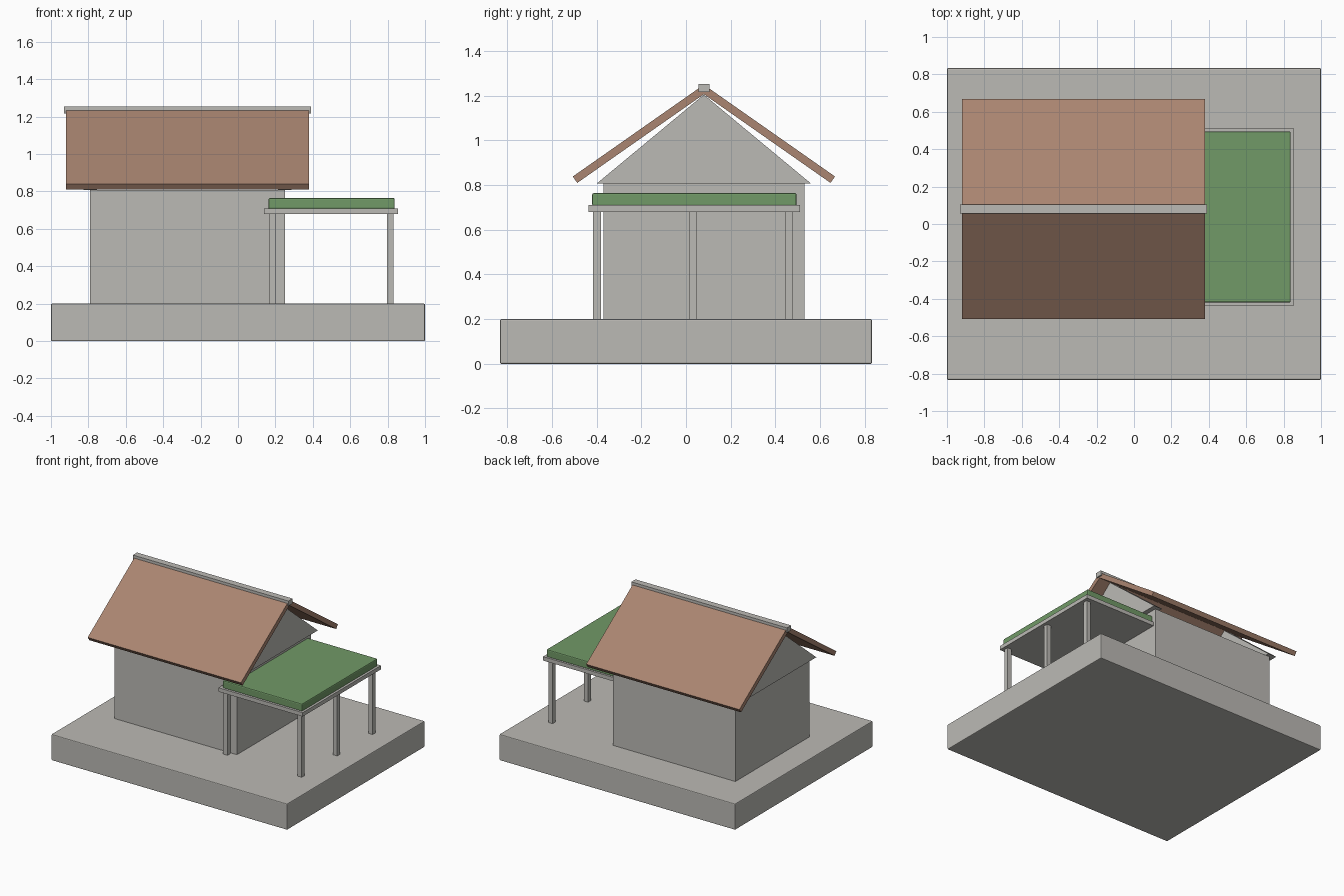
import bpy, bmesh
from math import radians, tan, cos, sin
from mathutils import Matrix, Vector

cube = bpy.data.objects.get("Cube")
if cube:
    bpy.data.objects.remove(cube, do_unlink=True)


def material(name, rgb):
    m = bpy.data.materials.new(name)
    m.use_nodes = True
    m.diffuse_color = (*rgb, 1)
    m.node_tree.nodes["Principled BSDF"].inputs["Base Color"].default_value = (*rgb, 1)
    return m


GREY = material("stone grey", (0.50, 0.49, 0.46))
BROWN = material("roof brown", (0.40, 0.235, 0.165))
GREEN = material("canopy green", (0.165, 0.32, 0.135))


def finish(name, bm, mat, bevel=0):
    bmesh.ops.recalc_face_normals(bm, faces=bm.faces)
    mesh = bpy.data.meshes.new(name)
    bm.to_mesh(mesh)
    bm.free()
    mesh.materials.append(mat)
    ob = bpy.data.objects.new(name, mesh)
    bpy.context.collection.objects.link(ob)
    if bevel:
        mod = ob.modifiers.new("soft edge", "BEVEL")
        mod.width = bevel
        mod.segments = 2
    return ob


def box(name, lo, hi, mat, bevel=0):
    lo, hi = Vector(lo), Vector(hi)
    bm = bmesh.new()
    bmesh.ops.create_cube(bm, size=1, matrix=Matrix.Translation((lo + hi) / 2)
                          @ Matrix.Diagonal((*(hi - lo), 1)))
    return finish(name, bm, mat, bevel)


def prism(name, profile, x0, x1, mat):
    """Extrude a (y, z) profile along x."""
    bm = bmesh.new()
    face = bm.faces.new([bm.verts.new((x0, y, z)) for y, z in profile])
    ext = bmesh.ops.extrude_face_region(bm, geom=[face])
    verts = [g for g in ext["geom"] if isinstance(g, bmesh.types.BMVert)]
    bmesh.ops.translate(bm, vec=(x1 - x0, 0, 0), verts=verts)
    return finish(name, bm, mat)


# Ground slab and house body
MID = 0.08
box("base_slab", (-1, -0.833, 0), (1, 0.833, 0.2), GREY, 0.006)
box("house_walls", (-0.79, MID - 0.45, 0.19), (0.25, MID + 0.45, 0.807), GREY)

# Gable triangles at both ends
for side, x in (("right", -0.79), ("left", 0.25)):
    prism("gable_" + side, [(MID - 0.48, 0.807), (MID + 0.48, 0.807), (MID, 1.205)],
          x - 0.035, x + 0.035, GREY)

# Pitched roof panels, cut square at the eaves
PITCH, THICK, REACH = radians(35), 0.035, 0.567
under = 1.207
drop = under - REACH * tan(PITCH)
for side, s in (("front", -1), ("back", 1)):
    prism("roof_" + side,
          [(MID, under), (MID + s * REACH, drop),
           (MID + s * (REACH + THICK * sin(PITCH)), drop + THICK * cos(PITCH)),
           (MID, under + THICK / cos(PITCH))],
          -0.92, 0.38, BROWN)
box("ridge_cap", (-0.93, MID - 0.025, 1.216), (0.39, MID + 0.025, 1.253), GREY)

# Side canopy: frame, green covering and posts
box("canopy_frame", (0.14, -0.437, 0.68), (0.855, 0.51, 0.71), GREY)
box("canopy_cover", (0.163, -0.42, 0.705), (0.838, 0.495, 0.765), GREEN, 0.008)
for row, x in (("inner", 0.184), ("outer", 0.814)):
    for place, y in (("front", -0.398), ("middle", 0.031), ("back", 0.461)):
        box(f"post_{row}_{place}", (x - 0.018, y - 0.018, 0.195),
            (x + 0.018, y + 0.018, 0.69), GREY)
